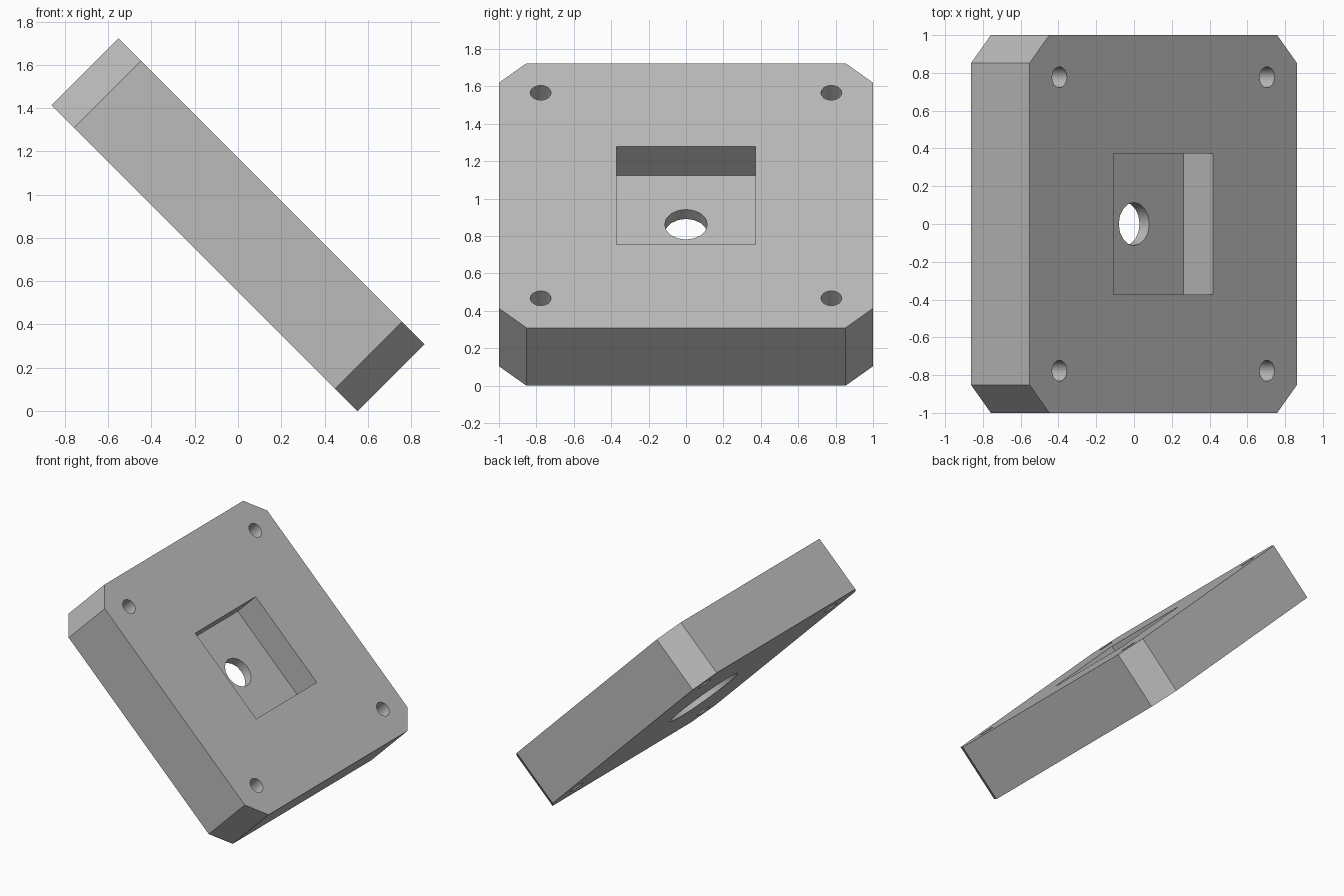
import bpy
import bmesh
from math import radians
from mathutils import Matrix

default = bpy.data.objects.get("Cube")
if default:
    bpy.data.objects.remove(default, do_unlink=True)

THICK = 0.438     # plate thickness
CHAMFER = 0.147   # corner cut
HOLE = 0.777      # screw hole offset from the centre

grey = bpy.data.materials.new("plain grey")
grey.use_nodes = True
colour = (0.5, 0.5, 0.5, 1)
grey.diffuse_color = colour
grey.node_tree.nodes["Principled BSDF"].inputs["Base Color"].default_value = colour


def add_object(name, bm):
    mesh = bpy.data.meshes.new(name)
    bmesh.ops.recalc_face_normals(bm, faces=bm.faces)
    bm.to_mesh(mesh)
    bm.free()
    obj = bpy.data.objects.new(name, mesh)
    obj.data.materials.append(grey)
    bpy.context.collection.objects.link(obj)
    return obj


def cylinder(name, radius, bottom, top, x=0, y=0, sides=16):
    bm = bmesh.new()
    bmesh.ops.create_cone(bm, cap_ends=True, segments=sides, radius1=radius,
                          radius2=radius, depth=top - bottom,
                          matrix=Matrix.Translation((x, y, (top + bottom) / 2)))
    return add_object(name, bm)


def box(name, size, bottom, top):
    bm = bmesh.new()
    bmesh.ops.create_cube(bm, size=1, matrix=Matrix.Translation((0, 0, (top + bottom) / 2))
                          @ Matrix.Diagonal((size, size, top - bottom, 1)))
    return add_object(name, bm)


# Square plate with its four upright edges chamfered
plate = box("mounting_plate", 2, -THICK / 2, THICK / 2)
bm = bmesh.new()
bm.from_mesh(plate.data)
upright = [e for e in bm.edges if abs(e.verts[0].co.z - e.verts[1].co.z) > 0.1]
bmesh.ops.bevel(bm, geom=upright, offset=CHAMFER, segments=1, affect='EDGES')
bm.to_mesh(plate.data)
bm.free()

# Square pocket above, round recess below, bore between them, corner screw holes
cutters = [
    box("pocket_cutter", 0.744, 0, 0.5),
    cylinder("recess_cutter", 0.295, -0.5, -0.072, sides=32),
    cylinder("bore_cutter", 0.114, -0.4, 0.1),
]
for sx in (-1, 1):
    for sy in (-1, 1):
        cutters.append(cylinder("screw_cutter", 0.056, -0.5, 0.5, sx * HOLE, sy * HOLE))

bpy.context.view_layer.objects.active = plate
for cutter in cutters:
    cutter.hide_render = True
    cut = plate.modifiers.new(cutter.name, 'BOOLEAN')
    cut.operation = 'DIFFERENCE'
    cut.solver = 'EXACT'
    cut.object = cutter
    bpy.ops.object.modifier_apply(modifier=cut.name)
    bpy.data.objects.remove(cutter, do_unlink=True)

# Tilt the finished plate and rest it on its lower edge
plate.rotation_euler.y = radians(45)
plate.location.z = (2 + THICK) / 2 * 0.7071
bpy.ops.object.select_all(action='DESELECT')
plate.select_set(True)
bpy.ops.object.shade_smooth_by_angle(angle=radians(30))
